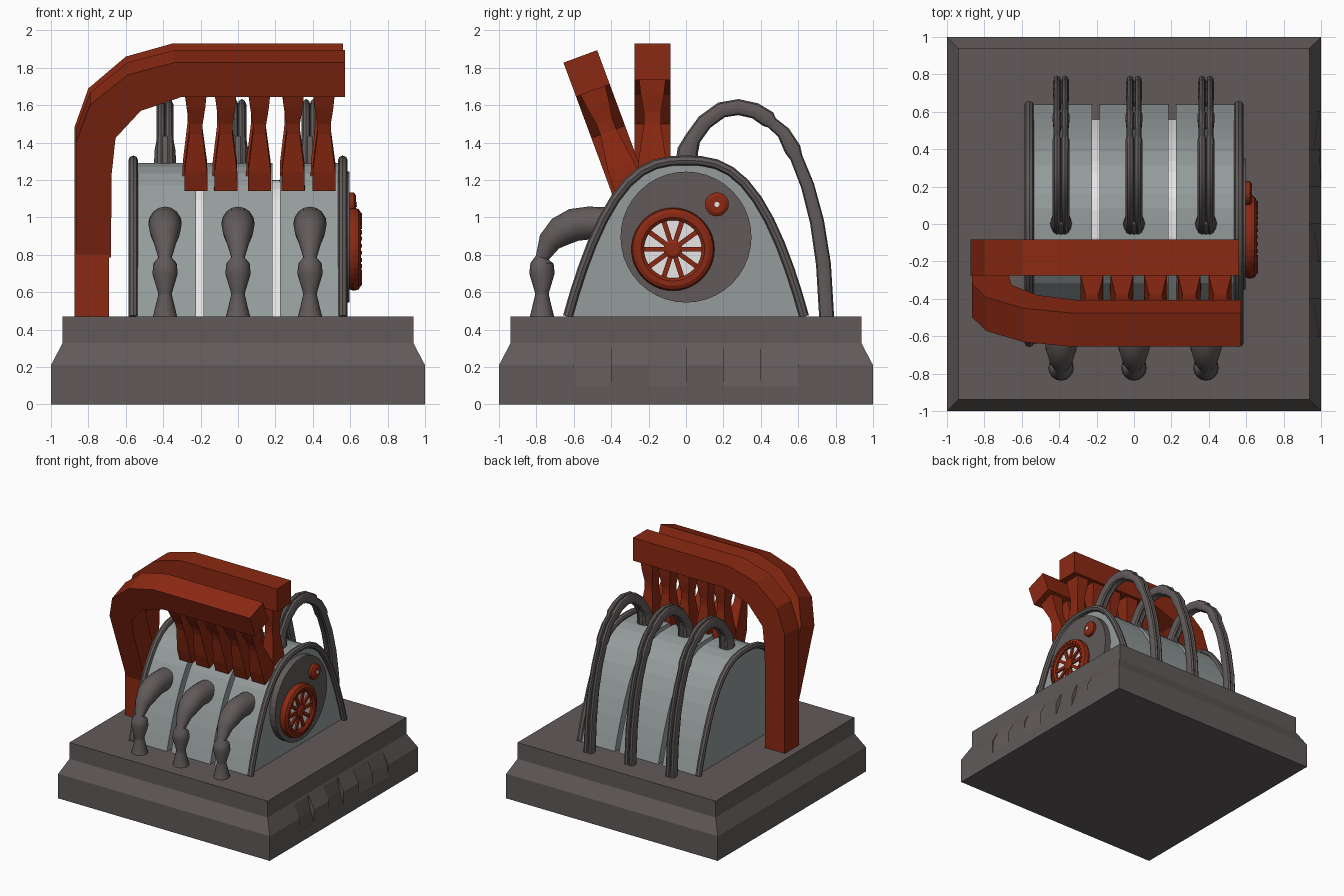
import bpy, bmesh, math
from mathutils import Matrix, Vector

if "Cube" in bpy.data.objects:
    bpy.data.objects.remove(bpy.data.objects["Cube"], do_unlink=True)


def material(name, rgb):
    m = bpy.data.materials.new(name)
    m.use_nodes = True
    m.diffuse_color = (*rgb, 1)
    m.node_tree.nodes["Principled BSDF"].inputs["Base Color"].default_value = (*rgb, 1)
    return m


STONE = material("warm dark grey", (0.12, 0.102, 0.102))
STEEL = material("pale blue grey", (0.30, 0.335, 0.335))
RED = material("brick red", (0.26, 0.022, 0.006))
WHITE = material("white", (0.85, 0.85, 0.85))


def loft(name, rings, mat, smooth=False, matrix=None):
    """Skin equal-sized loops of points and cap both ends."""
    bm = bmesh.new()
    loops = [[bm.verts.new(p) for p in ring] for ring in rings]
    n = len(loops[0])
    for a, b in zip(loops, loops[1:]):
        for i in range(n):
            j = (i + 1) % n
            bm.faces.new((a[i], a[j], b[j], b[i]))
    bm.faces.new(loops[0])
    bm.faces.new(loops[-1])
    bmesh.ops.recalc_face_normals(bm, faces=bm.faces)
    if matrix:
        bm.transform(matrix)
    mesh = bpy.data.meshes.new(name)
    bm.to_mesh(mesh)
    bm.free()
    mesh.materials.append(mat)
    ob = bpy.data.objects.new(name, mesh)
    bpy.context.collection.objects.link(ob)
    if smooth:
        bpy.ops.object.select_all(action="DESELECT")
        ob.select_set(True)
        bpy.context.view_layer.objects.active = ob
        bpy.ops.object.shade_smooth_by_angle(angle=math.radians(35))
    return ob


def rect(cx, cy, hx, hy, z):
    return [(cx + sx * hx, cy + sy * hy, z) for sx, sy in ((-1, -1), (1, -1), (1, 1), (-1, 1))]


def tube(name, path, x, mat, flat=1.0, sides=12):
    """Sweep an ellipse along (y, z, radius) points lying in a plane of constant x."""
    rings = []
    for i, (y, z, r) in enumerate(path):
        a, b = path[max(i - 1, 0)], path[min(i + 1, len(path) - 1)]
        t = Vector((b[0] - a[0], b[1] - a[1])).normalized()
        ring = []
        for k in range(sides):
            w = math.tau * k / sides
            c, s = r * math.cos(w), r * flat * math.sin(w)
            ring.append((x + s, y - t.y * c, z + t.x * c))
        rings.append(ring)
    return loft(name, rings, mat, smooth=True)


def lathe_x(name, y, z, profile, mat, sides=32):
    """Turn (x, radius) points around an axis along x."""
    rings = [[(x, y + r * math.cos(math.tau * k / sides), z + r * math.sin(math.tau * k / sides))
              for k in range(sides)] for x, r in profile]
    return loft(name, rings, mat)


def arch(half_width, top, steps=20):
    points = []
    for i in range(steps + 1):
        u = -math.cos(math.pi * i / steps)
        u = 0.5 * u + 0.5 * (2 * i / steps - 1)
        points.append((half_width * u, top - (top - 0.47) * abs(u) ** 2.75))
    return points


def vault(name, x0, x1, half_width, top, mat):
    return loft(name, [[(x, y, z) for y, z in arch(half_width, top)] for x in (x0, x1)], mat)


# Plinth with scooped hollows on its left side
plinth = loft("plinth", [rect(0, 0, h, h, z) for h, z in
                         ((1, 0), (1, 0.21), (0.937, 0.33), (0.937, 0.47))], STONE)
for i, (deep, shallow) in enumerate(((-0.4, -0.6), (0.0, -0.2), (0.2, 0.4), (0.4, 0.6))):
    rings = [[(0.999, y, 0.1), (1.1, y, 0.1), (1.1, y, 0.33), (0.939, y, 0.328), (1 - d, y, 0.21)]
             for y, d in ((deep, 0.04), (shallow, 0.008))]
    cutter = loft("hollow_cutter", rings, STONE)
    cutter.hide_render = True
    mod = plinth.modifiers.new("hollow", "BOOLEAN")
    mod.operation, mod.object = "DIFFERENCE", cutter
    bpy.context.view_layer.objects.active = plinth
    bpy.ops.object.modifier_apply(modifier=mod.name)
    bpy.data.objects.remove(cutter, do_unlink=True)

# Vaulted drum: pale core showing between three shells, tubular rims on the ends
vault("drum_core", -0.5, 0.5, 0.56, 1.2, WHITE)
for side, x0, x1 in (("right", -0.545, -0.225), ("middle", -0.185, 0.185), ("left", 0.225, 0.545)):
    vault("drum_shell_" + side, x0, x1, 0.64, 1.29, STEEL)
for side, x in (("left", 0.56), ("right", -0.56)):
    tube("drum_rim_" + side, [(y, z, 0.026) for y, z in arch(0.632, 1.305)], x, STONE, sides=8)

# Control plate with hand wheel and knob
lathe_x("control_plate", 0, 0.895, [(0.53, 0.35), (0.597, 0.35)], STONE, 40)
WY, WZ = -0.07, 0.83
lathe_x("wheel_backing", WY, WZ, [(0.59, 0.17), (0.625, 0.17)], WHITE)
lathe_x("wheel_rim", WY, WZ, [(0.595, 0.155), (0.595, 0.215), (0.62, 0.222), (0.645, 0.215),
                              (0.657, 0.195), (0.657, 0.17), (0.645, 0.155)], RED, 40)
# Replace the rim's flat front cap by an open ring
rim = bpy.data.objects["wheel_rim"]
bm = bmesh.new()
bm.from_mesh(rim.data)
bmesh.ops.delete(bm, geom=[f for f in bm.faces if len(f.verts) > 4], context="FACES_ONLY")
bmesh.ops.bridge_loops(bm, edges=[e for e in bm.edges if e.is_boundary])
bmesh.ops.recalc_face_normals(bm, faces=bm.faces)
bm.to_mesh(rim.data)
bm.free()
lathe_x("wheel_hub", WY, WZ, [(0.6, 0.05), (0.645, 0.05), (0.655, 0.035)], RED, 16)


def around_wheel(angle):
    return Matrix.Translation((0, WY, WZ)) @ Matrix.Rotation(angle, 4, "X")


for i in range(10):
    loft("wheel_spoke", [rect(0.625, 0, 0.015, 0.013, z) for z in (0.03, 0.165)], RED,
         matrix=around_wheel(math.tau * (i + 0.5) / 10))
for i in range(30):
    loft("wheel_stud", [rect(0.655, 0, 0.008, 0.008, z) for z in (0.172, 0.194)], RED,
         matrix=around_wheel(math.tau * i / 30))
lathe_x("knob", 0.165, 1.07, [(0.59, 0.064), (0.62, 0.064), (0.632, 0.045)], RED, 20)
lathe_x("knob_dot", 0.165, 1.07, [(0.63, 0.014), (0.637, 0.014)], WHITE, 10)

# Front elbow pipes and paired rear hoses
ELBOW = [(-0.42, 0.965, 0.09), (-0.52, 0.97, 0.088), (-0.6, 0.96, 0.088), (-0.67, 0.925, 0.082),
         (-0.73, 0.87, 0.062), (-0.768, 0.785, 0.036), (-0.77, 0.755, 0.062), (-0.77, 0.7, 0.068),
         (-0.77, 0.6, 0.038), (-0.77, 0.58, 0.038), (-0.77, 0.465, 0.066)]
HOSE = [(0, 1.26, 0.06), (0.01, 1.36, 0.056), (0.035, 1.42, 0.043), (0.1, 1.51, 0.043),
        (0.19, 1.575, 0.043), (0.28, 1.59, 0.043), (0.37, 1.57, 0.043), (0.44, 1.525, 0.045),
        (0.46, 1.505, 0.032), (0.52, 1.455, 0.036), (0.57, 1.365, 0.045), (0.59, 1.32, 0.034),
        (0.65, 1.17, 0.036), (0.7, 0.98, 0.038), (0.735, 0.75, 0.04), (0.752, 0.465, 0.04)]
for side, x in (("right", -0.39), ("middle", 0), ("left", 0.385)):
    tube("elbow_pipe_" + side, ELBOW, x, STONE, sides=16)
    for dx in (-0.021, 0.021):
        tube("rear_hose_" + side, HOSE, x + dx, STONE, flat=0.58, sides=10)
    tube("hose_socket_" + side, HOSE[:3], x, STONE)

# Two bent arms on one post, the front one tipped forward, each with five fingers
OUTER = [(-0.875, 0.82), (-0.875, 1.48), (-0.8, 1.69), (-0.6, 1.86), (-0.35, 1.93), (0.562, 1.93)]
INNER = [(-0.69, 0.82), (-0.685, 1.3), (-0.665, 1.5), (-0.53, 1.655), (-0.31, 1.735), (0.562, 1.735)]
FINGER = [(0.058, 1.75), (0.05, 1.66), (0.036, 1.56), (0.036, 1.5), (0.06, 1.3), (0.062, 1.19)]
AY, HALF = -0.18, 0.096
loft("arm_post", [rect(-0.7825, AY, 0.0925, HALF, z) for z in (0.46, 0.82)], RED)
pivot = Matrix.Translation((0.01, AY, 0.82))
tipped = pivot @ Matrix.Rotation(math.radians(20.3), 4, "X") @ Matrix.Translation((0, -AY, -0.82))
for label, matrix in (("rear", Matrix.Identity(4)), ("front", tipped)):
    rings = [[(ox, AY - HALF, oz), (ox, AY + HALF, oz), (ix, AY + HALF, iz), (ix, AY - HALF, iz)]
             for (ox, oz), (ix, iz) in zip(OUTER, INNER)]
    loft(label + "_arm", rings, RED, matrix=matrix)
    for x in (-0.235, -0.075, 0.105, 0.285, 0.45):
        loft(label + "_arm_finger", [rect(x, AY, h, h * 1.25, z) for h, z in FINGER], RED,
             matrix=matrix)
